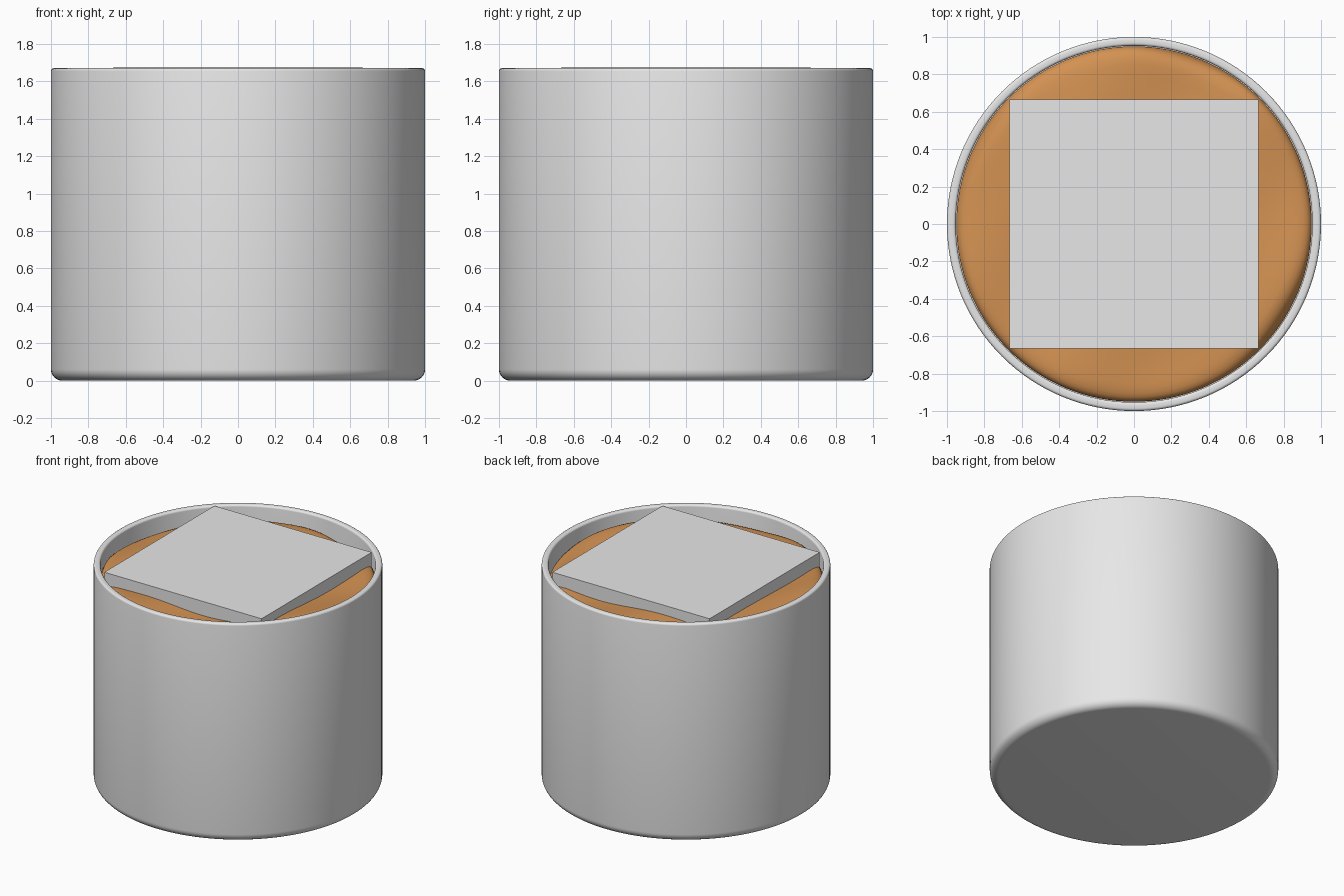
import bpy, bmesh, math

if "Cube" in bpy.data.objects:
    bpy.data.objects.remove(bpy.data.objects["Cube"])

def material(name, rgb):
    m = bpy.data.materials.new(name)
    m.diffuse_color = (*rgb, 1)
    m.use_nodes = True
    m.node_tree.nodes["Principled BSDF"].inputs["Base Color"].default_value = m.diffuse_color
    return m

grey = material("light grey", (0.8, 0.8, 0.8))
brown = material("warm brown", (0.65, 0.285, 0.085))

def finish(name, bm, mat, angle=None):
    bmesh.ops.remove_doubles(bm, verts=bm.verts, dist=1e-5)
    bmesh.ops.recalc_face_normals(bm, faces=bm.faces)
    me = bpy.data.meshes.new(name)
    bm.to_mesh(me)
    bm.free()
    me.materials.append(mat)
    ob = bpy.data.objects.new(name, me)
    bpy.context.collection.objects.link(ob)
    if angle:
        bpy.ops.object.select_all(action='DESELECT')
        ob.select_set(True)
        bpy.context.view_layer.objects.active = ob
        bpy.ops.object.shade_smooth_by_angle(angle=math.radians(angle))
    return ob

def lathe(name, rings, point, mat, n=128, angle=40):
    """Skin rings of points; point(ring, angle) returns a position."""
    bm = bmesh.new()
    grid = [[bm.verts.new(point(r, 2 * math.pi * i / n)) for i in range(n)] for r in rings]
    for a, b in zip(grid, grid[1:]):
        for i in range(n):
            j = (i + 1) % n
            bm.faces.new((a[i], a[j], b[j], b[i]))
    bm.faces.new(grid[0])
    bm.faces.new(grid[-1])
    return finish(name, bm, mat, angle)

# Pot: rounded base, straight wall, softly rounded rim, hollow inside
def arc(cx, cz, r, a0, a1, n):
    return [(cx + r * math.cos(math.radians(a0 + (a1 - a0) * k / n)),
             cz + r * math.sin(math.radians(a0 + (a1 - a0) * k / n))) for k in range(n + 1)]

profile = (arc(0.94, 0.06, 0.06, -90, 0, 8) + arc(0.985, 1.655, 0.015, 0, 90, 4)
           + arc(0.968, 1.655, 0.015, 90, 180, 4) + [(0.953, 0.08)])
lathe("pot", profile, lambda p, t: (p[0] * math.cos(t), p[0] * math.sin(t), p[1]), grey)

# Filling: uneven surface whose edge droops more in a few places
def filling_point(p, t):
    r, drop = p
    x, y = r * math.cos(t), r * math.sin(t)
    if drop is None:
        return x, y, 0.09
    wave = 0.014 * math.sin(3.1 * x + 4 * y + 1) + 0.010 * math.sin(7 * x - 5 * y)
    sag = sum(max(0, math.cos(t - math.radians(a))) ** 30 for a in (-33, 148, 72))
    z = 1.59 + wave * min(1, r * 2) - drop * (0.6 + 0.9 * sag)
    return x, y, z

rings = [(0.05 + 0.05 * k, 0.0) for k in range(17)]
rings += [(0.88, 0.004), (0.905, 0.012), (0.925, 0.025), (0.94, 0.045), (0.95, 0.08), (0.95, None)]
lathe("filling", rings, filling_point, brown, angle=60)

# Square block set into the filling
bm = bmesh.new()
bmesh.ops.create_cube(bm, size=1)
bmesh.ops.scale(bm, vec=(1.33, 1.33, 1.33), verts=bm.verts)
bmesh.ops.translate(bm, vec=(0, 0, 1.676 - 0.665), verts=bm.verts)
finish("square_block", bm, grey)
